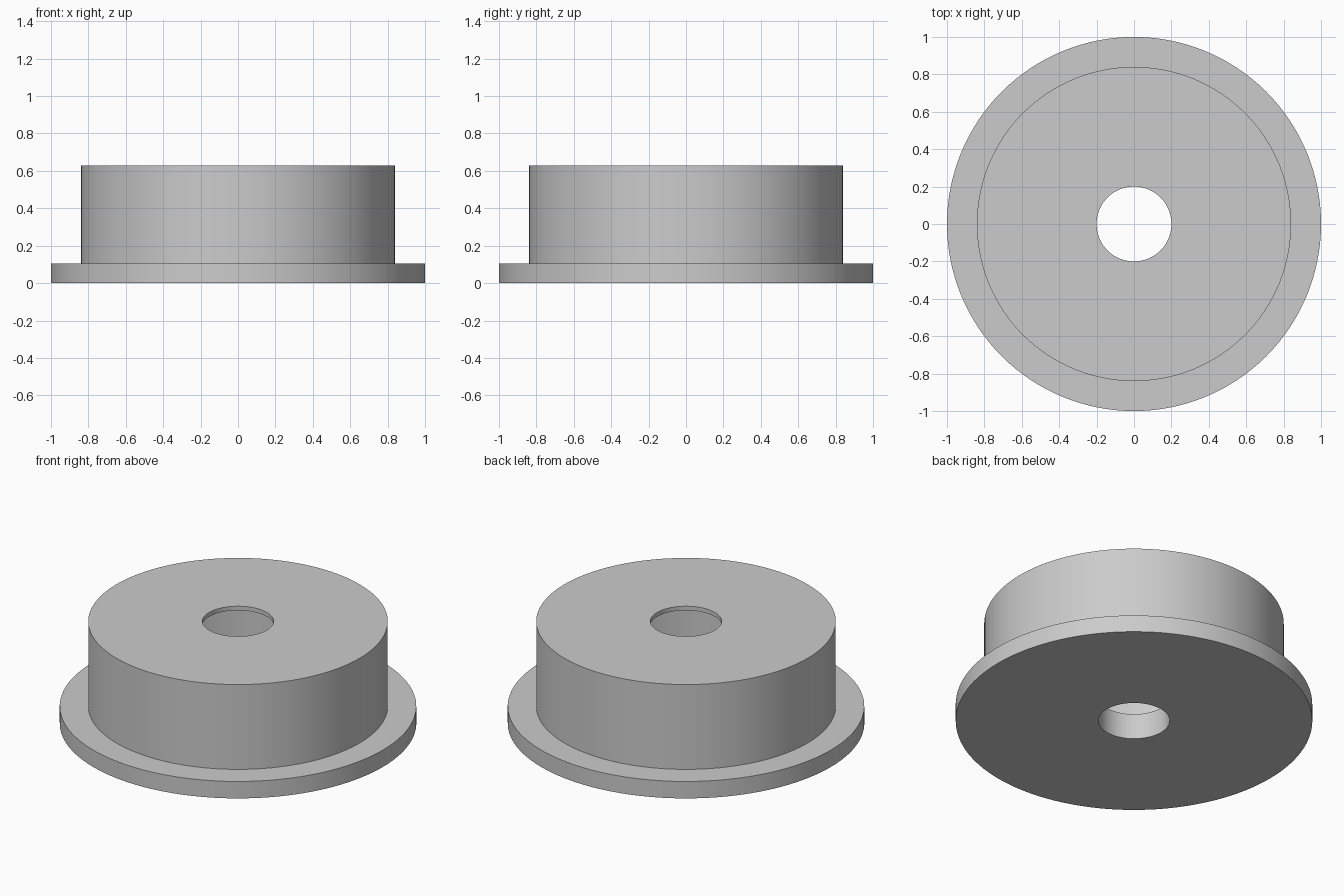
import bpy, bmesh, math

cube = bpy.data.objects.get("Cube")
if cube:
    bpy.data.objects.remove(cube, do_unlink=True)

# Single plain grey
grey = bpy.data.materials.new("light_grey")
grey.use_nodes = True
colour = (0.6, 0.6, 0.6, 1)
grey.diffuse_color = colour
grey.node_tree.nodes["Principled BSDF"].inputs["Base Color"].default_value = colour


def lathe(name, profile, steps=128):
    """Revolve a closed (radius, height) profile around the z axis."""
    bm = bmesh.new()
    verts = [bm.verts.new((r, 0, z)) for r, z in profile]
    edges = [bm.edges.new((a, b)) for a, b in zip(verts, verts[1:] + verts[:1])]
    bmesh.ops.spin(bm, geom=verts + edges, cent=(0, 0, 0), axis=(0, 0, 1),
                   angle=math.tau, steps=steps, use_duplicate=False)
    bmesh.ops.remove_doubles(bm, verts=bm.verts[:], dist=1e-4)
    bmesh.ops.recalc_face_normals(bm, faces=bm.faces[:])
    mesh = bpy.data.meshes.new(name)
    bm.to_mesh(mesh)
    bm.free()
    mesh.materials.append(grey)
    obj = bpy.data.objects.new(name, mesh)
    bpy.context.collection.objects.link(obj)
    bpy.ops.object.select_all(action="DESELECT")
    obj.select_set(True)
    bpy.context.view_layer.objects.active = obj
    bpy.ops.object.shade_smooth_by_angle(angle=math.radians(30))
    return obj


# Key radii and heights
flange_r, body_r, cavity_r, bore_r = 1.0, 0.84, 0.6, 0.2
flange_top, floor_top, roof_bottom, top = 0.105, 0.158, 0.604, 0.63

# Flanged drum with a through bore that opens into an inner recess
lathe("flanged_drum", [
    (bore_r, 0), (flange_r, 0), (flange_r, flange_top), (body_r, flange_top),
    (body_r, top), (bore_r, top), (bore_r, roof_bottom),
    (cavity_r, roof_bottom), (cavity_r, floor_top), (bore_r, floor_top),
])
